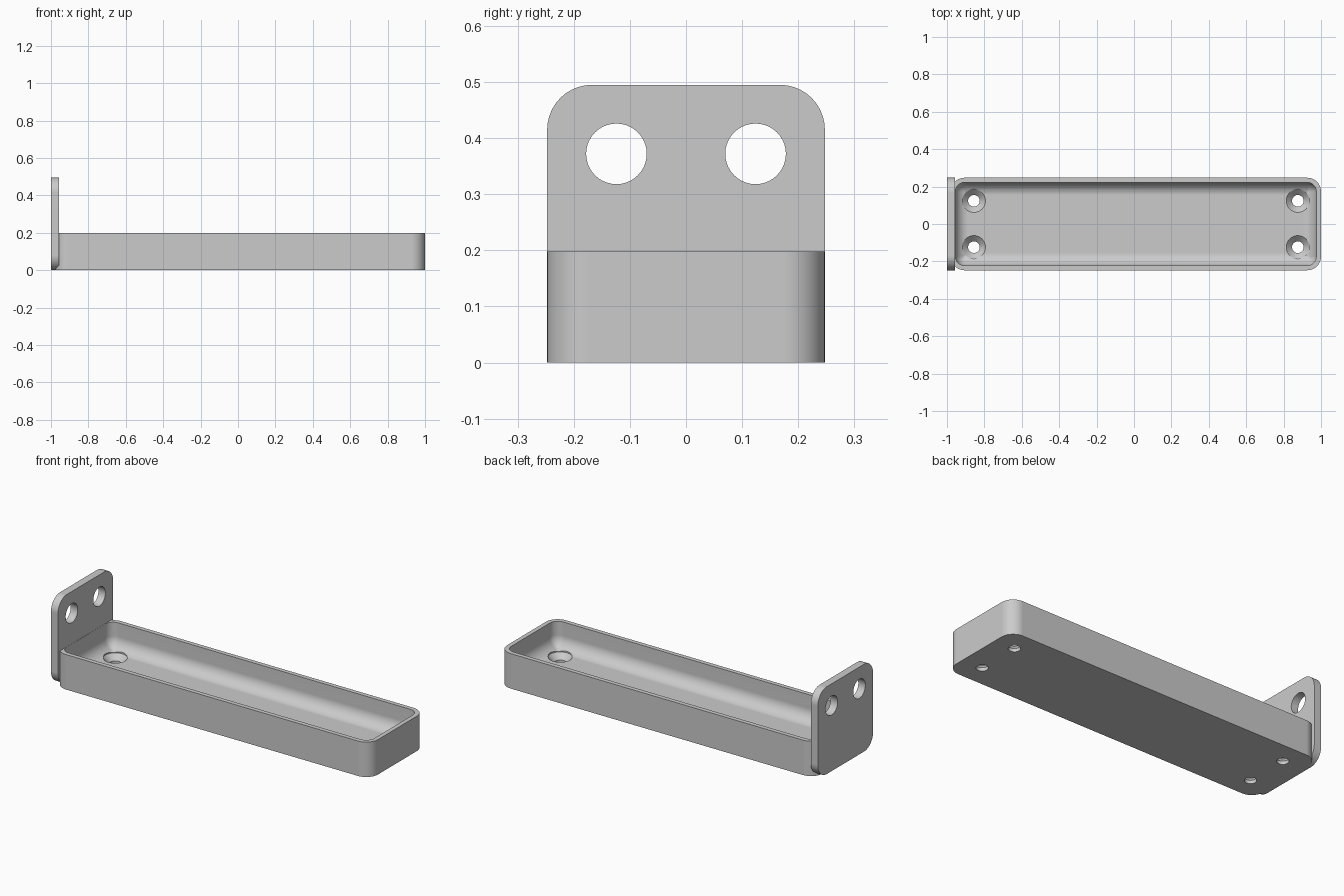
import bpy, bmesh, math
from mathutils import Matrix, Vector

cube = bpy.data.objects.get("Cube")
if cube:
    bpy.data.objects.remove(cube, do_unlink=True)

grey = bpy.data.materials.new("light grey")
grey.use_nodes = True
grey.diffuse_color = (0.6, 0.6, 0.6, 1)
grey.node_tree.nodes["Principled BSDF"].inputs["Base Color"].default_value = (0.6, 0.6, 0.6, 1)


def rounded_ring(cx, hx, hy, r, z, steps=10):
    """Rounded rectangle outline at height z, centred on (cx, 0)."""
    ring = []
    corners = [(1, 1), (-1, 1), (-1, -1), (1, -1)]
    for i, (sx, sy) in enumerate(corners):
        for k in range(steps + 1):
            a = math.pi / 2 * (i + k / steps)
            ring.append(Vector((cx + sx * (hx - r) + r * math.cos(a),
                                sy * (hy - r) + r * math.sin(a), z)))
    return ring


def circle_ring(r, z, steps=40):
    return [Vector((r * math.cos(2 * math.pi * k / steps),
                    r * math.sin(2 * math.pi * k / steps), z)) for k in range(steps)]


def loft(name, rings, matrix=Matrix()):
    """Closed solid through a sequence of matching rings."""
    bm = bmesh.new()
    loops = [[bm.verts.new(matrix @ p) for p in ring] for ring in rings]
    n = len(loops[0])
    for a, b in zip(loops, loops[1:]):
        for i in range(n):
            j = (i + 1) % n
            bm.faces.new((a[i], a[j], b[j], b[i]))
    bm.faces.new(loops[0])
    bm.faces.new(loops[-1])
    bmesh.ops.recalc_face_normals(bm, faces=bm.faces)
    mesh = bpy.data.meshes.new(name)
    bm.to_mesh(mesh)
    bm.free()
    mesh.materials.append(grey)
    obj = bpy.data.objects.new(name, mesh)
    bpy.context.collection.objects.link(obj)
    return obj


def drill(obj, cutters):
    """Cut the holes, remove the cutters and shade the part."""
    for c in cutters:
        mod = obj.modifiers.new("hole", 'BOOLEAN')
        mod.operation = 'DIFFERENCE'
        mod.solver = 'EXACT'
        mod.object = c
    bpy.context.view_layer.update()
    graph = bpy.context.evaluated_depsgraph_get()
    mesh = bpy.data.meshes.new_from_object(obj.evaluated_get(graph))
    obj.modifiers.clear()
    obj.data = mesh
    for c in cutters:
        bpy.data.objects.remove(c, do_unlink=True)
    mesh.shade_smooth()
    mesh.set_sharp_from_angle(angle=math.radians(30))
    weighted = obj.modifiers.new("flat floors", 'WEIGHTED_NORMAL')
    weighted.keep_sharp = True


HALF_W, TRAY_H, FLOOR, WALL = 0.2475, 0.198, 0.05, 0.025
CX, HALF_L = 0.01, 0.99          # tray reaches into the end plate
FILLET = 0.07

# Tray: outer wall, rim, inner wall and filleted floor
rings = [rounded_ring(CX, HALF_L, HALF_W, 0.074, 0),
         rounded_ring(CX, HALF_L, HALF_W, 0.074, TRAY_H),
         rounded_ring(CX, HALF_L - WALL, HALF_W - WALL, 0.05, TRAY_H)]
for k in range(11):
    a = math.pi / 2 * k / 10
    d = FILLET * (1 - math.cos(a))
    rings.append(rounded_ring(CX, HALF_L - WALL - d, HALF_W - WALL - d,
                              max(0.05 - d, 0.004),
                              FLOOR + FILLET * (1 - math.sin(a))))
tray = loft("tray", rings)

# Countersunk screw holes in the floor
cutters = []
for x in (CX - 0.866, CX + 0.866):
    for y in (-0.124, 0.124):
        profile = [(0.031, -0.05), (0.031, 0.019), (0.062, 0.05), (0.062, 0.12)]
        cutters.append(loft("screw_cutter", [circle_ring(r, z) for r, z in profile],
                            Matrix.Translation((x, y, 0))))
drill(tray, cutters)

# Upright end plate with four rounded corners, extruded along x
turn = Matrix(((0, 0, 1, 0), (1, 0, 0, 0), (0, 1, 0, 0), (0, 0, 0, 1)))
plate = loft("end_plate",
             [rounded_ring(0, HALF_W, HALF_W, 0.08, t) for t in (0, 0.044)],
             Matrix.Translation((-1, 0, HALF_W)) @ turn)
cutters = [loft("plate_cutter", [circle_ring(0.054, t) for t in (-0.05, 0.1)],
                Matrix.Translation((-1, y, 0.372)) @ turn) for y in (-0.124, 0.124)]
drill(plate, cutters)
